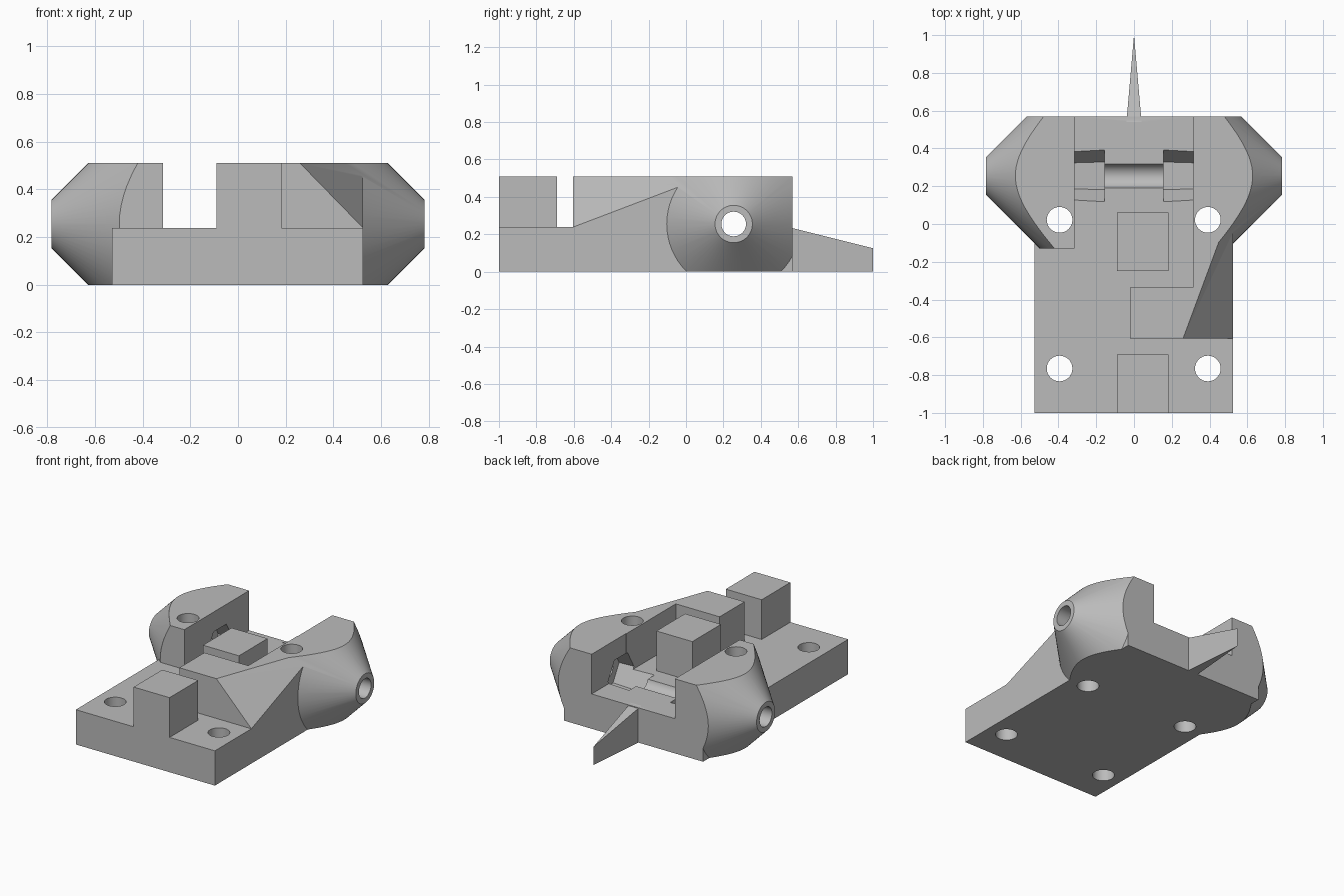
import bpy, bmesh, math
from mathutils import Vector, Matrix

old = bpy.data.objects.get("Cube")
if old:
    bpy.data.objects.remove(old)

TOP, DECK, BACK = 0.51, 0.238, 0.57
AXLE = Vector((0, 0.255, 0.255))

grey = bpy.data.materials.new("plain grey")
grey.use_nodes = True
grey.diffuse_color = (0.5, 0.5, 0.5, 1)
grey.node_tree.nodes["Principled BSDF"].inputs["Base Color"].default_value = (0.5, 0.5, 0.5, 1)


def to_object(name, bm):
    bmesh.ops.recalc_face_normals(bm, faces=bm.faces)
    mesh = bpy.data.meshes.new(name)
    bm.to_mesh(mesh)
    bm.free()
    mesh.materials.append(grey)
    obj = bpy.data.objects.new(name, mesh)
    bpy.context.collection.objects.link(obj)
    return obj


def prism_mesh(outline, z0, z1):
    bm = bmesh.new()
    face = bm.faces.new([bm.verts.new((x, y, z0)) for x, y in outline])
    new = bmesh.ops.extrude_face_region(bm, geom=[face])["geom"]
    bmesh.ops.translate(bm, vec=(0, 0, z1 - z0),
                        verts=[v for v in new if isinstance(v, bmesh.types.BMVert)])
    return bm


def box(name, x0, x1, y0, y1, z0, z1):
    return to_object(name, prism_mesh([(x0, y0), (x1, y0), (x1, y1), (x0, y1)], z0, z1))


def round_bar(name, start, end, r0, r1, sides, spin=0.0):
    """Straight or tapered bar between two points."""
    start, end = Vector(start), Vector(end)
    turn = (end - start).to_track_quat('Z', 'Y').to_matrix().to_4x4()
    place = Matrix.Translation((start + end) / 2) @ turn @ Matrix.Rotation(spin, 4, 'Z')
    bm = bmesh.new()
    bmesh.ops.create_cone(bm, cap_ends=True, segments=sides, radius1=r0, radius2=r1,
                          depth=(end - start).length, matrix=place)
    return to_object(name, bm)


def combine(target, tool, operation):
    mod = target.modifiers.new(operation.lower(), 'BOOLEAN')
    mod.operation, mod.solver, mod.object = operation, 'EXACT', tool
    with bpy.context.temp_override(object=target, active_object=target):
        bpy.ops.object.modifier_apply(modifier=mod.name)
    bpy.data.objects.remove(tool)


# Base plate
body = box("clamp_body", -0.528, 0.525, -1, BACK, 0, DECK)

# Square posts on the deck
for y0, y1 in ((-1, -0.69), (-0.25, 0.06)):
    combine(body, box("post", -0.09, 0.182, y0, y1, 0.1, TOP), 'UNION')

# L-shaped wall with a slanted outer corner
bm = prism_mesh([(-0.02, -0.605), (0.525, -0.605), (0.525, 0.2),
                 (0.312, 0.2), (0.312, -0.335), (-0.02, -0.335)], 0.1, TOP)
corner = Vector((0.26, -0.605, TOP))
low = Vector((0.525, -0.605, DECK))
far = Vector((0.525, 0.11, TOP))
normal = (low - corner).cross(far - corner).normalized()
if normal.x < 0:
    normal.negate()
cut = bmesh.ops.bisect_plane(bm, geom=bm.verts[:] + bm.edges[:] + bm.faces[:],
                             plane_co=corner, plane_no=normal, clear_outer=True)
rim = [e for e in cut["geom_cut"] if isinstance(e, bmesh.types.BMEdge)]
bmesh.ops.edgeloop_fill(bm, edges=rim)
combine(body, to_object("l_wall", bm), 'UNION')

# Conical side housings, trimmed by a box
for s in (-1, 1):
    housing = round_bar("housing", AXLE + Vector((s * 0.25, 0, 0)),
                        AXLE + Vector((s * 0.783, 0, 0)), 0.633, 0.1, 64)
    xs = sorted((s * 0.315, s * 0.9))
    combine(housing, box("trim", *xs, -0.13, BACK, 0, TOP), 'INTERSECT')
    combine(body, housing, 'UNION')

# Pointer spike at the back
bm = prism_mesh([(-0.04, BACK - 0.03), (0.04, BACK - 0.03), (0, 1)], 0, DECK)
for v in bm.verts:
    if v.co.z > 0.1:
        v.co.z = DECK - 0.005 - (v.co.y - BACK) * 0.25
combine(body, to_object("spike", bm), 'UNION')

# Hexagonal pockets and the axle bore
for s in (-1, 1):
    combine(body, round_bar("hex_pocket", AXLE + Vector((s * 0.155, 0, 0)),
                            AXLE + Vector((s * 0.42, 0, 0)), 0.147, 0.132, 6,
                            math.pi / 2), 'DIFFERENCE')
combine(body, round_bar("bore", AXLE - Vector((1, 0, 0)), AXLE + Vector((1, 0, 0)),
                        0.066, 0.066, 32), 'DIFFERENCE')

# Vertical screw holes
for x in (-0.394, 0.391):
    for y in (-0.765, 0.022):
        combine(body, round_bar("screw_hole", (x, y, -0.2), (x, y, 0.8),
                                0.068, 0.068, 32), 'DIFFERENCE')

bpy.ops.object.select_all(action='DESELECT')
body.select_set(True)
bpy.context.view_layer.objects.active = body
bpy.ops.object.shade_smooth_by_angle(angle=math.radians(25))
